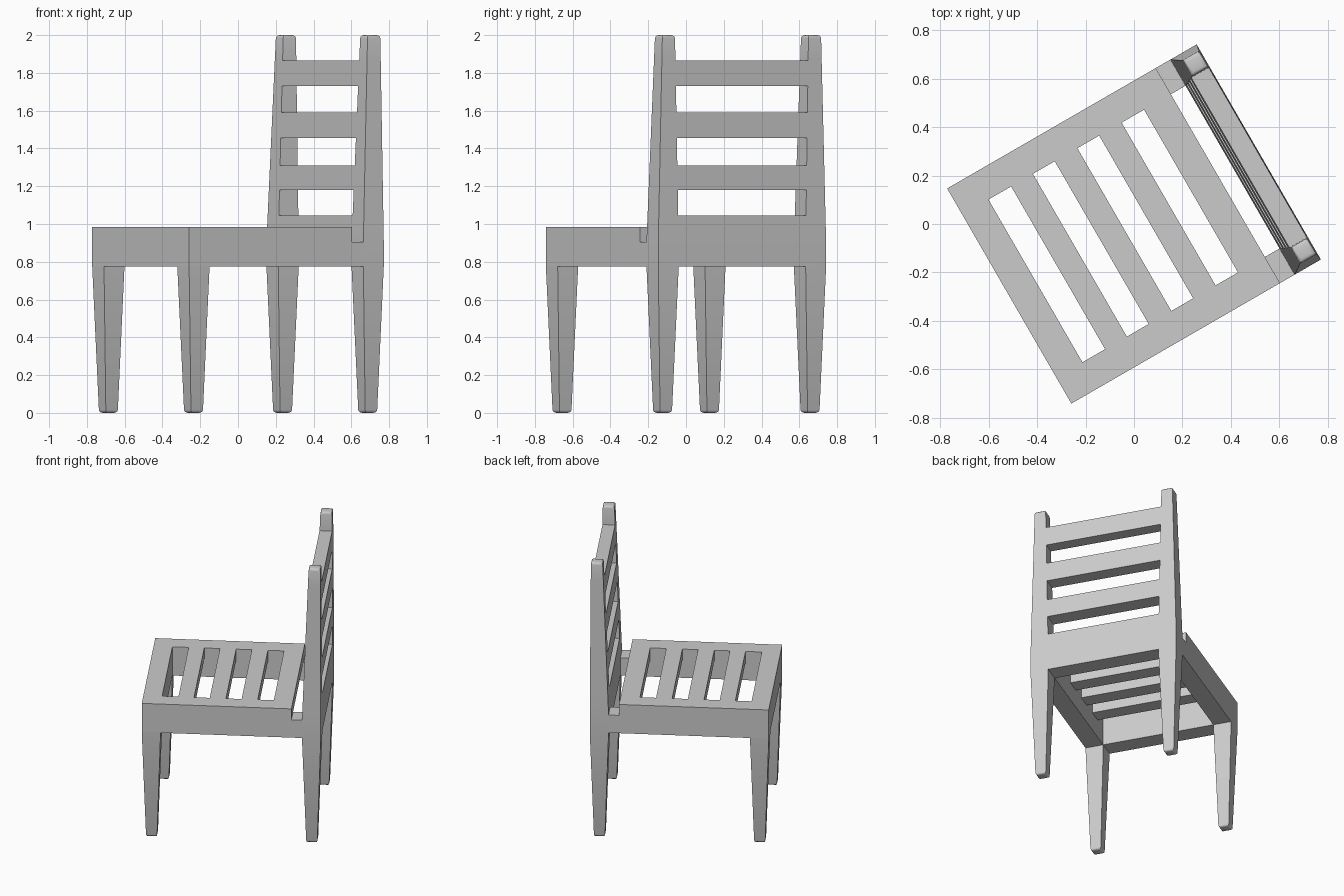
import bpy, bmesh, math

if "Cube" in bpy.data.objects:
    bpy.data.objects.remove(bpy.data.objects["Cube"], do_unlink=True)

mat = bpy.data.materials.new("plain grey")
mat.use_nodes = True
GREY = (0.6, 0.6, 0.6, 1)
mat.diffuse_color = GREY
mat.node_tree.nodes["Principled BSDF"].inputs["Base Color"].default_value = GREY

TURN = math.radians(30)      # the chair stands turned on its base
IN, OUT = 0.388, 0.513       # inner and outer half widths
FRONT, BACK = -0.595, 0.595  # depth limits


def lattice(name, cols, rows, solid, place, round_at=()):
    """Slab made of the solid cells of a grid; place(i, j, side) gives each corner."""
    bm = bmesh.new()
    verts = {}

    def v(i, j, s):
        if (i, j, s) not in verts:
            verts[i, j, s] = bm.verts.new(place(i, j, s))
        return verts[i, j, s]

    def filled(i, j):
        return 0 <= i < cols and 0 <= j < rows and solid(i, j)

    for i in range(cols):
        for j in range(rows):
            if not filled(i, j):
                continue
            ring = [(i, j), (i + 1, j), (i + 1, j + 1), (i, j + 1)]
            bm.faces.new([v(*c, 0) for c in ring])
            bm.faces.new([v(*c, 1) for c in reversed(ring)])
            # walls wherever the neighbouring cell is open
            for k, (di, dj) in enumerate([(0, -1), (1, 0), (0, 1), (-1, 0)]):
                if not filled(i + di, j + dj):
                    a, b = ring[k], ring[(k + 1) % 4]
                    bm.faces.new([v(*b, 0), v(*a, 0), v(*a, 1), v(*b, 1)])
    bmesh.ops.recalc_face_normals(bm, faces=bm.faces)
    # rounded rims on leg feet and post tops
    rims = [e for e in bm.edges
            if any(all(abs(p.co.z - z) < 1e-5 for p in e.verts) for z in round_at)]
    if rims:
        bmesh.ops.bevel(bm, geom=rims, offset=0.016, segments=3,
                        profile=0.5, affect='EDGES')
    me = bpy.data.meshes.new(name)
    bm.to_mesh(me)
    bm.free()
    me.materials.append(mat)
    ob = bpy.data.objects.new(name, me)
    bpy.context.collection.objects.link(ob)
    ob.rotation_euler.z = TURN
    bpy.ops.object.select_all(action='DESELECT')
    ob.select_set(True)
    bpy.context.view_layer.objects.active = ob
    bpy.ops.object.shade_smooth_by_angle(angle=math.radians(35))
    return ob


def flat(xs, ys, z0, z1):
    return lambda i, j, s: (xs[i], ys[j], (z0, z1)[s])


WIDTHS = [-OUT, -IN, IN, OUT]

# Slatted seat: four long slots
seat_d = [FRONT, -0.47, -0.362, -0.258, -0.154, -0.046, 0.058, 0.165, 0.272, 0.40]
lattice("seat", 9, 3, lambda i, j: j != 1 or i % 2 == 0,
        flat(seat_d, WIDTHS, 0.905, 0.985))

# Apron: U-shaped rail under the seat, open towards the backrest
lattice("seat_apron", 2, 3, lambda i, j: i == 0 or j != 1,
        flat([FRONT, -0.47, 0.47], WIDTHS, 0.775, 0.905))

# Back frame: rear legs, posts and four cross rails, flush front and back
# height: (front depth, back depth, inner width, outer width)
profile = [(0.0, 0.4965, 0.569, 0.4145, 0.487),
           (0.775, 0.47, BACK, IN, OUT),
           (0.905, 0.47, BACK, IN, OUT),
           (2.0, 0.512, 0.59, 0.408, 0.485)]
levels = [0.0, 0.775, 0.905, 1.045, 1.18, 1.31, 1.455, 1.59, 1.73, 1.865, 2.0]
rail_rows = {1, 2, 4, 6, 8}


def section(z):
    for a, b in zip(profile, profile[1:]):
        if z <= b[0]:
            t = (z - a[0]) / (b[0] - a[0])
            return [p + (q - p) * t for p, q in zip(a[1:], b[1:])]


def back_place(i, j, s):
    z = levels[j]
    sec = section(z)
    inner, outer = sec[2:]
    return (sec[s], (-outer, -inner, inner, outer)[i], z)


lattice("back_frame", 3, 10, lambda i, j: i != 1 or j in rail_rows,
        back_place, round_at=(0.0, 2.0))

# Front legs: the rear leg taper moved to the front edge
for name, side in (("front_leg_left", -1), ("front_leg_right", 1)):
    def leg_place(i, j, s, side=side):
        sec = section((0.0, 0.775)[j])
        return (sec[s] + FRONT - 0.47, side * sec[2 + i], (0.0, 0.775)[j])
    lattice(name, 1, 1, lambda i, j: True, leg_place, round_at=(0.0,))
